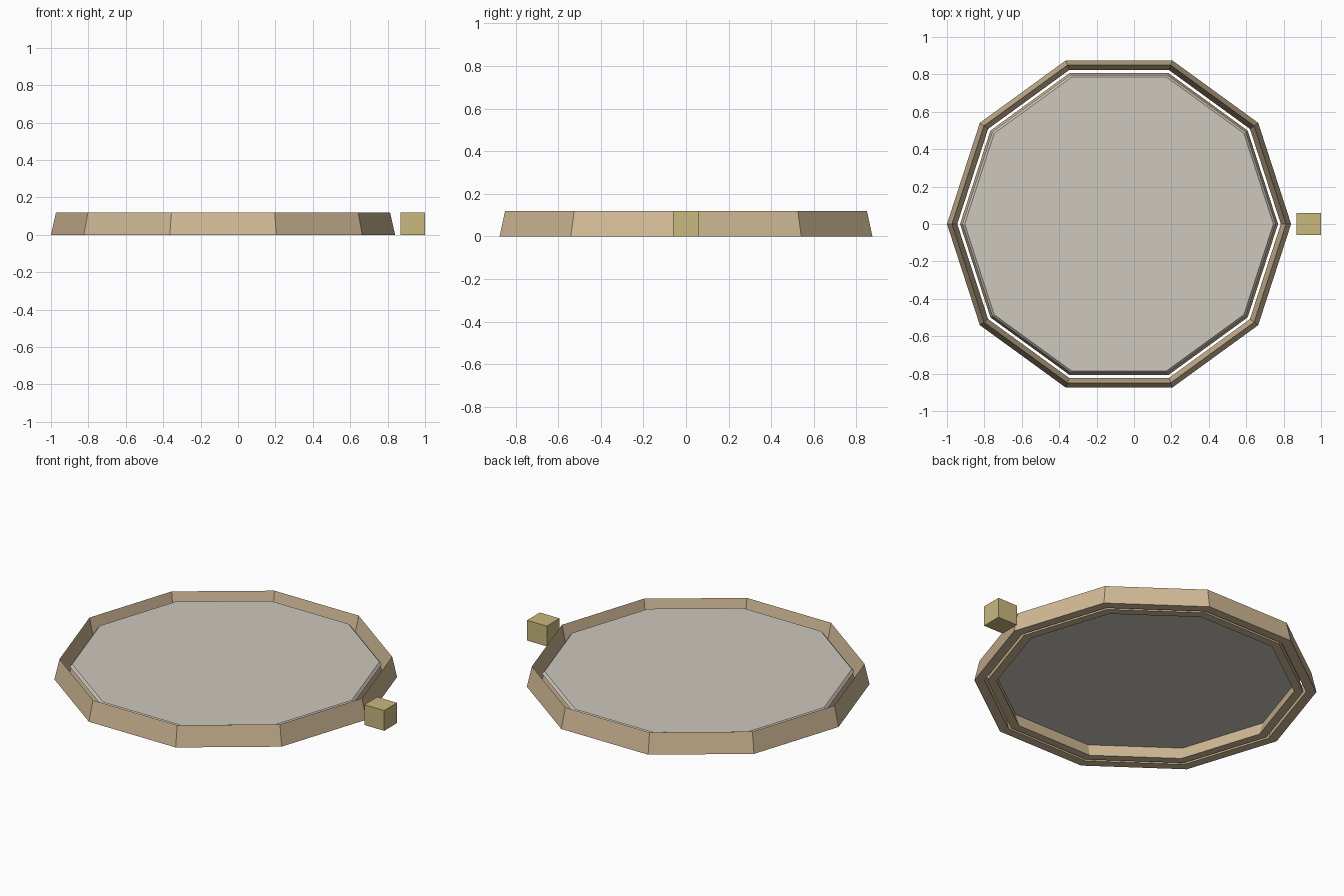
import bpy, math

cube = bpy.data.objects.get("Cube")
if cube:
    bpy.data.objects.remove(cube, do_unlink=True)

SIDES = 10
CENTRE_X = -0.08


def material(name, rgb):
    m = bpy.data.materials.new(name)
    m.use_nodes = True
    m.diffuse_color = (*rgb, 1)
    m.node_tree.nodes["Principled BSDF"].inputs["Base Color"].default_value = (*rgb, 1)
    return m


def lathe(name, profile, mat, closed):
    """Sweep (radius, z) points round a ten-sided path; open profiles get caps."""
    n = len(profile)
    verts = []
    for s in range(SIDES):
        a = 2 * math.pi * s / SIDES
        verts += [(r * math.cos(a), r * math.sin(a), z) for r, z in profile]
    faces = []
    for s in range(SIDES):
        t = (s + 1) % SIDES
        for i in range(n if closed else n - 1):
            j = (i + 1) % n
            faces.append((s * n + i, t * n + i, t * n + j, s * n + j))
    if not closed:
        faces.append([s * n for s in reversed(range(SIDES))])
        faces.append([s * n + n - 1 for s in range(SIDES)])
    mesh = bpy.data.meshes.new(name)
    mesh.from_pydata(verts, [], faces)
    mesh.materials.append(mat)
    ob = bpy.data.objects.new(name, mesh)
    ob.location.x = CENTRE_X
    bpy.context.collection.objects.link(ob)
    return ob


tan = material("tan", (0.638, 0.491, 0.305))
stone = material("pale_stone", (0.61, 0.578, 0.515))
straw = material("straw_yellow", (0.578, 0.479, 0.209))

# Two nested rings with a ridged, triangular section and a narrow gap between
lathe("outer_rim", [(0.92, 0), (0.893, 0.12), (0.865, 0)], tan, True)
lathe("inner_rim", [(0.85, 0), (0.825, 0.088), (0.80, 0)], tan, True)

# Thin bevelled floor resting on the inner ring
lathe("floor_panel", [(0.838, 0.076), (0.825, 0.09)], stone, False)

# Small block beside the rim
bpy.ops.mesh.primitive_cube_add(size=1, location=(0.935, 0, 0.06))
block = bpy.context.object
block.name = "side_block"
block.scale = (0.13, 0.12, 0.12)
block.data.materials.append(straw)
